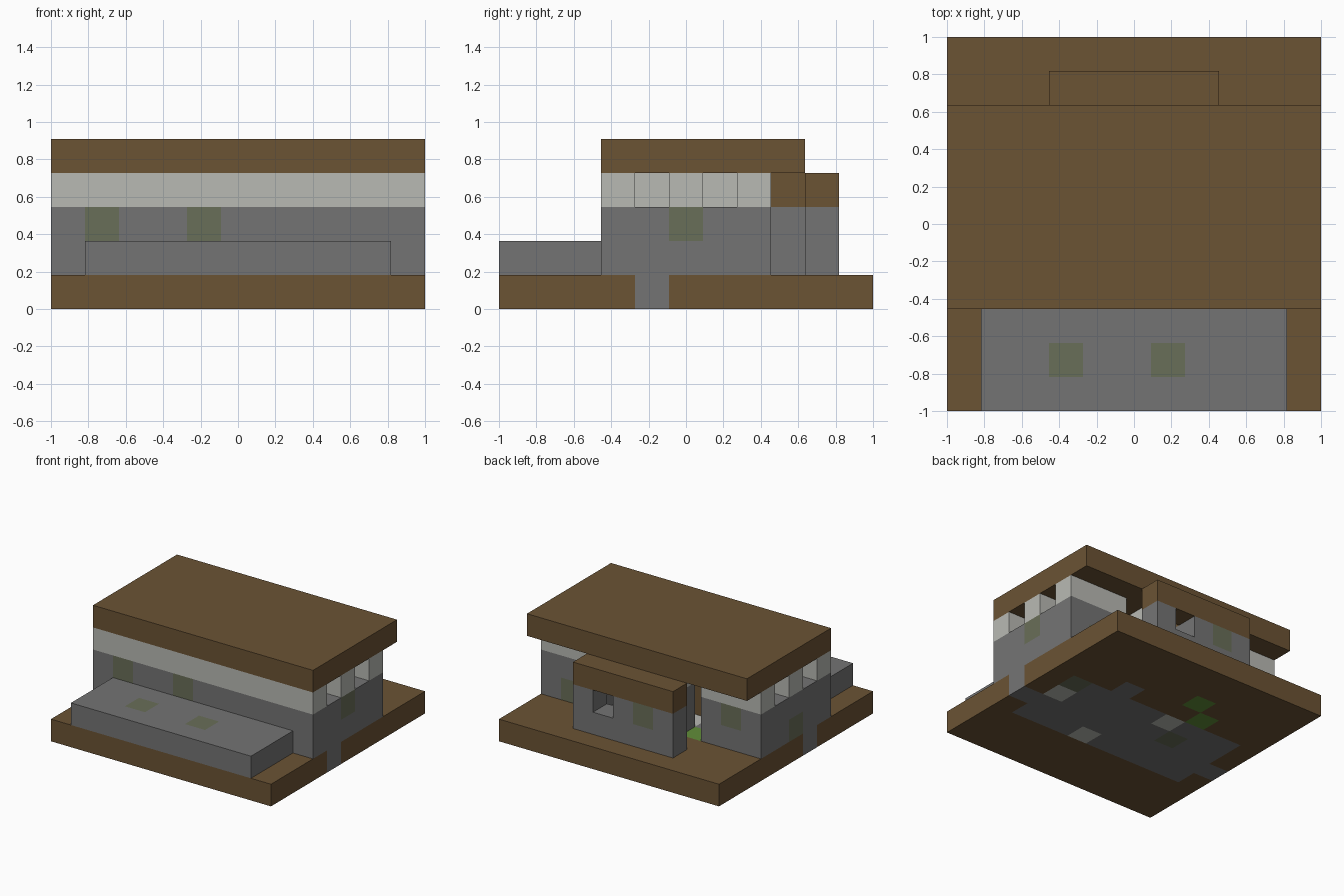
import bpy, bmesh
from mathutils import Vector

UNIT = 2 / 11  # size of one building block

old = bpy.data.objects.get("Cube")
if old:
    bpy.data.objects.remove(old, do_unlink=True)


def material(name, rgb):
    linear = [((c / 255 + 0.055) / 1.055) ** 2.4 for c in rgb] + [1.0]
    mat = bpy.data.materials.new(name)
    mat.diffuse_color = linear
    mat.use_nodes = True
    mat.node_tree.nodes["Principled BSDF"].inputs["Base Color"].default_value = linear
    return mat


MATS = {
    "wood": material("brown wood", (107, 83, 52)),
    "stone": material("grey stone", (116, 116, 116)),
    "moss": material("mossy stone", (105, 110, 88)),
    "plaster": material("pale plaster", (185, 186, 180)),
    "grass": material("green grass", (97, 141, 57)),
}
NAMES = list(MATS)


def block(x, y, z):
    """Cells of a box from inclusive (low, high) block ranges."""
    return {(i, j, k)
            for i in range(x[0], x[1] + 1)
            for j in range(y[0], y[1] + 1)
            for k in range(z[0], z[1] + 1)}


def build(name, cells, colour, accents=()):
    """Skin a set of block cells, drawing only the exposed faces."""
    tint = {cell: colour for cell in cells}
    for accent_colour, accent_cells in accents:
        for cell in accent_cells:
            tint[cell] = accent_colour
    bm = bmesh.new()
    for cell in cells:
        centre = Vector(cell) + Vector((0, 0, 0.5))
        for axis in range(3):
            for sign in (-1, 1):
                step = [0, 0, 0]
                step[axis] = sign
                if tuple(c + s for c, s in zip(cell, step)) in cells:
                    continue
                n = Vector(step)
                u = Vector([float(i == (axis + 1) % 3) for i in range(3)])
                v = n.cross(u)
                corners = [centre + (n + a * u + b * v) / 2
                           for a, b in ((-1, -1), (1, -1), (1, 1), (-1, 1))]
                face = bm.faces.new([bm.verts.new(c * UNIT) for c in corners])
                face.material_index = NAMES.index(tint[cell])
    bmesh.ops.remove_doubles(bm, verts=bm.verts, dist=UNIT / 50)
    mesh = bpy.data.meshes.new(name)
    bm.to_mesh(mesh)
    bm.free()
    for mat in MATS.values():
        mesh.materials.append(mat)
    obj = bpy.data.objects.new(name, mesh)
    bpy.context.collection.objects.link(obj)
    return obj


# Ground slab with the paved floor let into it
paving = block((-4, 4), (-2, 1), (0, 0)) | {(-5, -1, 0), (5, -1, 0), (2, 2, 0)}
build("ground_slab", block((-5, 5), (-5, 5), (0, 0)), "wood", [
    ("stone", paving),
    ("plaster", [(-1, 1, 0), (4, 0, 0), (1, -2, 0)]),
    ("moss", [(4, 1, 0), (-2, 0, 0)]),
    ("grass", [(-2, 2, 0), (-1, 3, 0)]),
])

# Hollow walls with two back doorways
doors = block((-2, -2), (2, 2), (1, 3)) | block((2, 2), (2, 2), (1, 3))


def wall_ring(z):
    return block((-5, 5), (-2, 2), z) - block((-4, 4), (-1, 1), z) - doors


build("stone_walls", wall_ring((1, 2)), "stone", [
    ("moss", [(-4, -2, 2), (-1, -2, 2), (5, 0, 2), (-5, 0, 1),
              (-4, 2, 2), (4, 2, 1)]),
])

# Upper course with two window gaps on each side
gaps = {(x, y, 3) for x in (-5, 5) for y in (-1, 1)}
build("upper_walls", wall_ring((3, 3)) - gaps, "plaster")

# Inner partition
build("partition", block((-1, -1), (-1, 0), (1, 2)), "wood")
build("partition_top", block((-1, -1), (-1, 1), (3, 3)), "plaster")

# Flat roof
build("roof", block((-5, 5), (-2, 3), (4, 4)), "wood")

# Front terrace
build("front_terrace", block((-4, 4), (-5, -3), (1, 1)), "stone",
      [("moss", [(-2, -4, 1), (1, -4, 1)])])

# Back screen wall with a window, a link to the house and a wooden cap
link = block((0, 0), (3, 3), (1, 2))
screen = block((-2, 2), (4, 4), (1, 2)) - {(1, 4, 2)}
build("back_screen", screen | link, "stone", [("moss", [(-1, 4, 2)])])
build("back_screen_cap",
      block((-2, 2), (4, 4), (3, 3)) | block((0, 0), (3, 3), (3, 3)), "wood")
